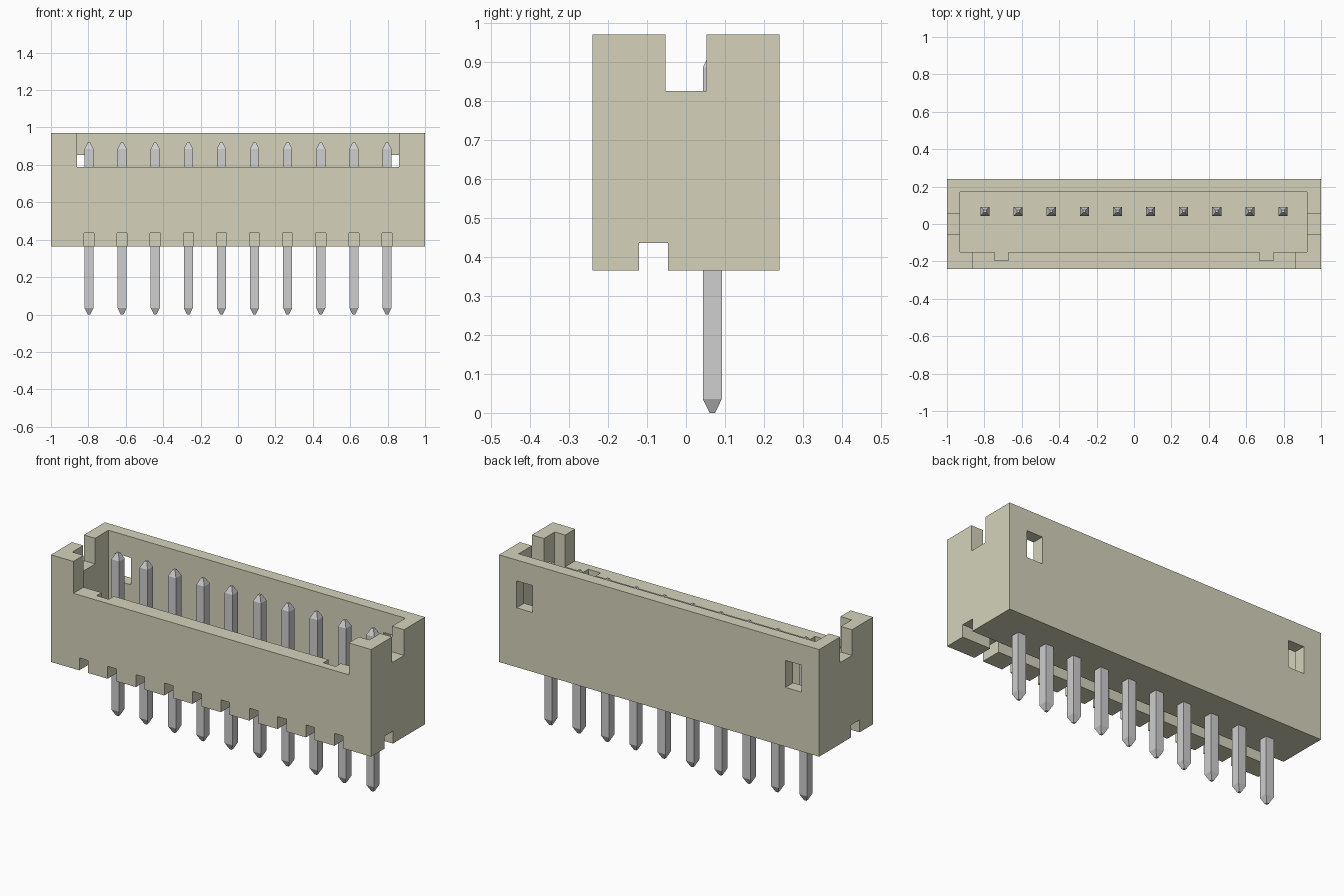
import bpy, bmesh

cube = bpy.data.objects.get("Cube")
if cube:
    bpy.data.objects.remove(cube, do_unlink=True)


def material(name, rgb):
    m = bpy.data.materials.new(name)
    m.use_nodes = True
    m.diffuse_color = (*rgb, 1)
    bsdf = next(n for n in m.node_tree.nodes if n.type == 'BSDF_PRINCIPLED')
    bsdf.inputs["Base Color"].default_value = (*rgb, 1)
    return m


ivory = material("ivory plastic", (0.66, 0.65, 0.50))
metal = material("pin metal", (0.62, 0.62, 0.62))


def make_object(name, bm, mat):
    bmesh.ops.recalc_face_normals(bm, faces=bm.faces)
    me = bpy.data.meshes.new(name)
    bm.to_mesh(me)
    bm.free()
    me.materials.append(mat)
    ob = bpy.data.objects.new(name, me)
    bpy.context.collection.objects.link(ob)
    return ob


def box(name, x, y, z, mat=ivory):
    """Box from (min, max) ranges along each axis."""
    bm = bmesh.new()
    bmesh.ops.create_cube(bm, size=1)
    for v in bm.verts:
        v.co = [r[0] if c < 0 else r[1] for c, r in zip(v.co, (x, y, z))]
    return make_object(name, bm, mat)


BOTTOM, TOP, FLOOR = 0.365, 0.97, 0.50
PIN_X = [(i - 4.5) * 0.177 for i in range(10)]
PIN_Y, PIN_R = 0.0675, 0.0245

housing = box("housing", (-1, 1), (-0.24, 0.24), (BOTTOM, TOP))

# Cut ranges: open cavity, front opening, side notches, underside channel
cuts = [
    ((-0.93, 0.925), (-0.15, 0.172), (FLOOR, 1.1)),
    ((-0.86, 0.86), (-0.30, -0.10), (0.79, 1.1)),
    ((-1.1, -0.88), (-0.053, 0.053), (0.825, 1.1)),
    ((0.88, 1.1), (-0.053, 0.053), (0.825, 1.1)),
    ((-1.1, 1.1), (-0.12, -0.046), (0.30, 0.435)),
]
# Key grooves inside the front wall and latch windows in the back wall
for s in (-1, 1):
    cuts.append((sorted((s * 0.67, s * 0.747)), (-0.195, -0.10), (FLOOR, 1.1)))
    cuts.append((sorted((s * 0.79, s * 0.89)), (0.12, 0.30), (0.70, 0.852)))
# Small slots under the front wall, one per pin
for x in PIN_X:
    cuts.append(((x - 0.027, x + 0.027), (-0.30, -0.08), (0.30, 0.435)))

cutters = []
for x, y, z in cuts:
    cutter = box("housing_cutter", x, y, z)
    cutter.hide_render = True
    mod = housing.modifiers.new("cut", 'BOOLEAN')
    mod.operation, mod.solver, mod.object = 'DIFFERENCE', 'EXACT', cutter
    cutters.append(cutter)

# Bake the cuts, then drop the helper boxes
bpy.context.view_layer.update()
deps = bpy.context.evaluated_depsgraph_get()
cut_mesh = bpy.data.meshes.new_from_object(housing.evaluated_get(deps))
housing.modifiers.clear()
housing.data = cut_mesh
for cutter in cutters:
    bpy.data.objects.remove(cutter, do_unlink=True)

# Square pins with tapered ends, lofted from square rings
RINGS = [(0.0, 0.007), (0.036, PIN_R), (0.885, PIN_R), (0.92, 0.007)]
for i, px in enumerate(PIN_X):
    bm = bmesh.new()
    rings = [[bm.verts.new((px + a * r, PIN_Y + b * r, z))
              for a, b in ((-1, -1), (1, -1), (1, 1), (-1, 1))]
             for z, r in RINGS]
    for lo, hi in zip(rings, rings[1:]):
        for k in range(4):
            n = (k + 1) % 4
            bm.faces.new((lo[k], lo[n], hi[n], hi[k]))
    bm.faces.new(rings[0][::-1])
    bm.faces.new(rings[-1])
    make_object(f"pin_{i + 1}", bm, metal)
